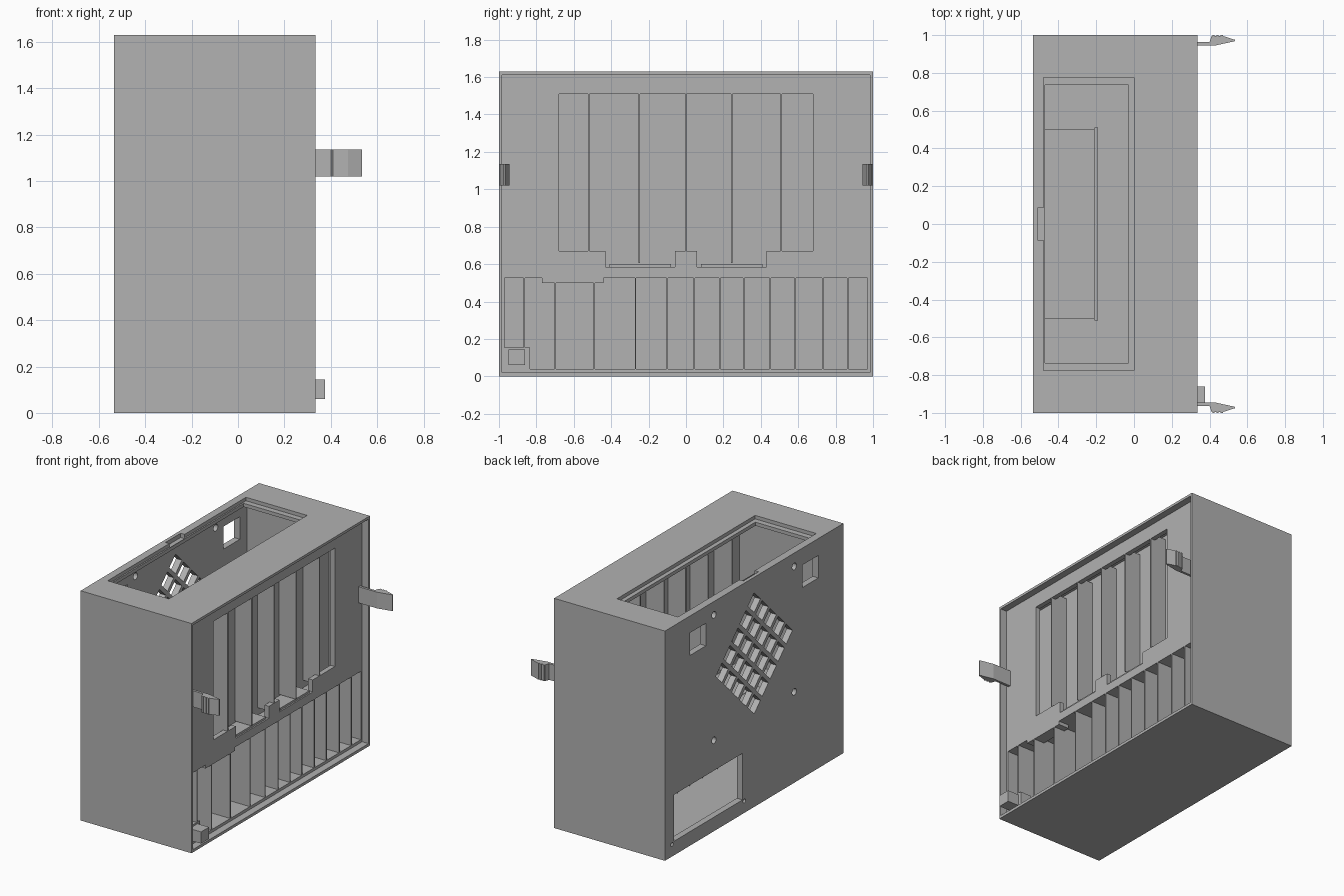
import bpy, bmesh, math
from mathutils import Matrix, Vector

if "Cube" in bpy.data.objects:
    bpy.data.objects.remove(bpy.data.objects["Cube"])

grey = bpy.data.materials.new("plain_grey")
grey.diffuse_color = (0.445, 0.445, 0.445, 1)
grey.use_nodes = True
grey.node_tree.nodes["Principled BSDF"].inputs["Base Color"].default_value = grey.diffuse_color


def finish(name, bm):
    bmesh.ops.recalc_face_normals(bm, faces=bm.faces[:])
    me = bpy.data.meshes.new(name)
    bm.to_mesh(me)
    bm.free()
    me.materials.append(grey)
    ob = bpy.data.objects.new(name, me)
    bpy.context.collection.objects.link(ob)
    return ob


def add_box(bm, x, y, z):
    m = Matrix.Translation(((x[0] + x[1]) / 2, (y[0] + y[1]) / 2, (z[0] + z[1]) / 2))
    m = m @ Matrix.Diagonal((x[1] - x[0], y[1] - y[0], z[1] - z[0], 1))
    bmesh.ops.create_cube(bm, size=1, matrix=m)


def boxes(name, *items):
    bm = bmesh.new()
    for b in items:
        add_box(bm, *b)
    return finish(name, bm)


def add_prism(bm, pts, offset):
    f = bm.faces.new([bm.verts.new(p) for p in pts])
    g = bmesh.ops.extrude_face_region(bm, geom=[f])
    vs = [v for v in g["geom"] if isinstance(v, bmesh.types.BMVert)]
    bmesh.ops.translate(bm, verts=vs, vec=offset)


def cut(target, cutter):
    cutter.hide_render = True
    mod = target.modifiers.new("cut", "BOOLEAN")
    mod.operation = "DIFFERENCE"
    mod.solver = "EXACT"
    mod.object = cutter
    dg = bpy.context.evaluated_depsgraph_get()
    me = bpy.data.meshes.new_from_object(target.evaluated_get(dg))
    target.modifiers.clear()
    target.data = me
    bpy.data.objects.remove(cutter)


# Main housing with its hollow chambers
FACE = 0.285
case = boxes("housing", ((-0.535, 0.335), (-1, 1), (0, 1.63)))
cut(case, boxes("side_recess", ((FACE, 0.5), (-0.985, 0.985), (0.02, 1.612))))
cut(case, boxes("upper_chamber", ((-0.49, 0.25), (-0.8, 0.8), (0.55, 1.58))))
cut(case, boxes("lower_chamber", ((-0.49, -0.02), (-0.97, 0.97), (0.04, 0.52))))
cut(case, boxes("lower_bay", ((0, 0.4), (-0.97, 0.97), (0.04, 0.525))))

# Top opening with a stepped rim and finger notch
cut(case, boxes("top_rebate", ((-0.48, 0), (-0.775, 0.775), (1.605, 1.7))))
cut(case, boxes("top_hole", ((-0.47, -0.03), (-0.735, 0.735), (1.5, 1.7))))
cut(case, boxes("finger_notch", ((-0.51, -0.475), (-0.085, 0.085), (1.6, 1.7))))

# Upper side opening with two lower notches
cut(case, boxes("upper_bay", ((0.2, 0.4), (-0.68, 0.68), (0.67, 1.51))))
cut(case, boxes("bay_notches", *[((0.2, 0.4), (c - 0.185, c + 0.185), (0.585, 0.68))
                                 for c in (-0.245, 0.245)]))

# Back wall: square windows and a lower window
cut(case, boxes("back_windows",
                ((-0.6, -0.45), (0.54, 0.72), (1.35, 1.51)),
                ((-0.6, -0.45), (-0.72, -0.54), (1.35, 1.51)),
                ((-0.6, -0.45), (0.13, 0.9), (0.1, 0.43))))

# Back wall: diamond fan grille and screw holes
FAN_Z, PITCH, HALF = 1.09, 0.09, 0.07
bm = bmesh.new()
for i in range(-5, 6):
    for j in range(-5, 6):
        cy, cz = PITCH * (i - j), PITCH * (i + j)
        if math.hypot(cy, cz) < 0.37:
            add_prism(bm, [(-0.6, cy + a * HALF, FAN_Z + cz + b * HALF)
                           for a, b in ((1, 0), (0, 1), (-1, 0), (0, -1))], Vector((0.15, 0, 0)))
holes = [(sy * 0.45, FAN_Z + sz * 0.445, 0.024) for sy in (-1, 1) for sz in (-1, 1)]
holes += [(0.11, 0.085, 0.014), (0.92, 0.085, 0.014)]
for hy, hz, r in holes:
    add_prism(bm, [(-0.6, hy + r * math.cos(k * math.pi / 8), hz + r * math.sin(k * math.pi / 8))
                   for k in range(16)], Vector((0.15, 0, 0)))
cut(case, finish("grille_cutter", bm))

# Upper bay: vertical slats and the panel behind them
T = 0.004
boxes("upper_slats", *[((0, FACE), (y - T, y + T), (0.605, 1.55))
                       for y in (-0.52, -0.25, 0, 0.245, 0.51)])
boxes("upper_back_panel", ((0.14, 0.155), (-0.8, 0.8), (0.55, 1.58)))
boxes("notch_lips", *[((0.16, FACE - 0.01), (c - 0.165, c + 0.165), (0.585, 0.6))
                      for c in (-0.245, 0.245)])

# Raised step on the floor of the upper chamber
boxes("chamber_step", ((-0.49, -0.21), (-0.5, 0.5), (0.55, 0.58)),
      ((-0.21, -0.19), (-0.51, 0.51), (0.55, 0.57)))

# Lower bay: thin dividers, ledge and corner block
lower = (-0.865, -0.70, -0.49, -0.27, -0.10, 0.045, 0.18, 0.31, 0.45, 0.585, 0.73, 0.865)
boxes("lower_dividers", *[((-0.06, FACE), (y - T, y + T), (0.035, 0.525)) for y in lower])
boxes("lower_ledge", ((0.2, FACE), (-0.77, -0.44), (0.5, 0.526)))
boxes("corner_block", ((0.2, FACE), (-0.972, -0.835), (0.038, 0.155)))
boxes("corner_plug", ((0.25, 0.375), (-0.95, -0.86), (0.06, 0.143)))

# Pair of snap clips with grip ridges
profile = [(0.27, 0.945), (0.40, 0.945), (0.43, 0.945), (0.535, 0.968), (0.535, 0.975),
           (0.475, 0.994), (0.41, 0.994), (0.40, 0.963), (0.27, 0.963)]
for side, name in ((-1, "front_clip"), (1, "back_clip")):
    bm = bmesh.new()
    add_prism(bm, [(x, side * y, 1.02) for x, y in profile], Vector((0, 0, 0.115)))
    for k in range(3):
        x = 0.415 + k * 0.022
        ys = sorted((side * 0.99, side * 1.0))
        add_box(bm, (x, x + 0.011), ys, (1.02, 1.135))
    finish(name, bm)
